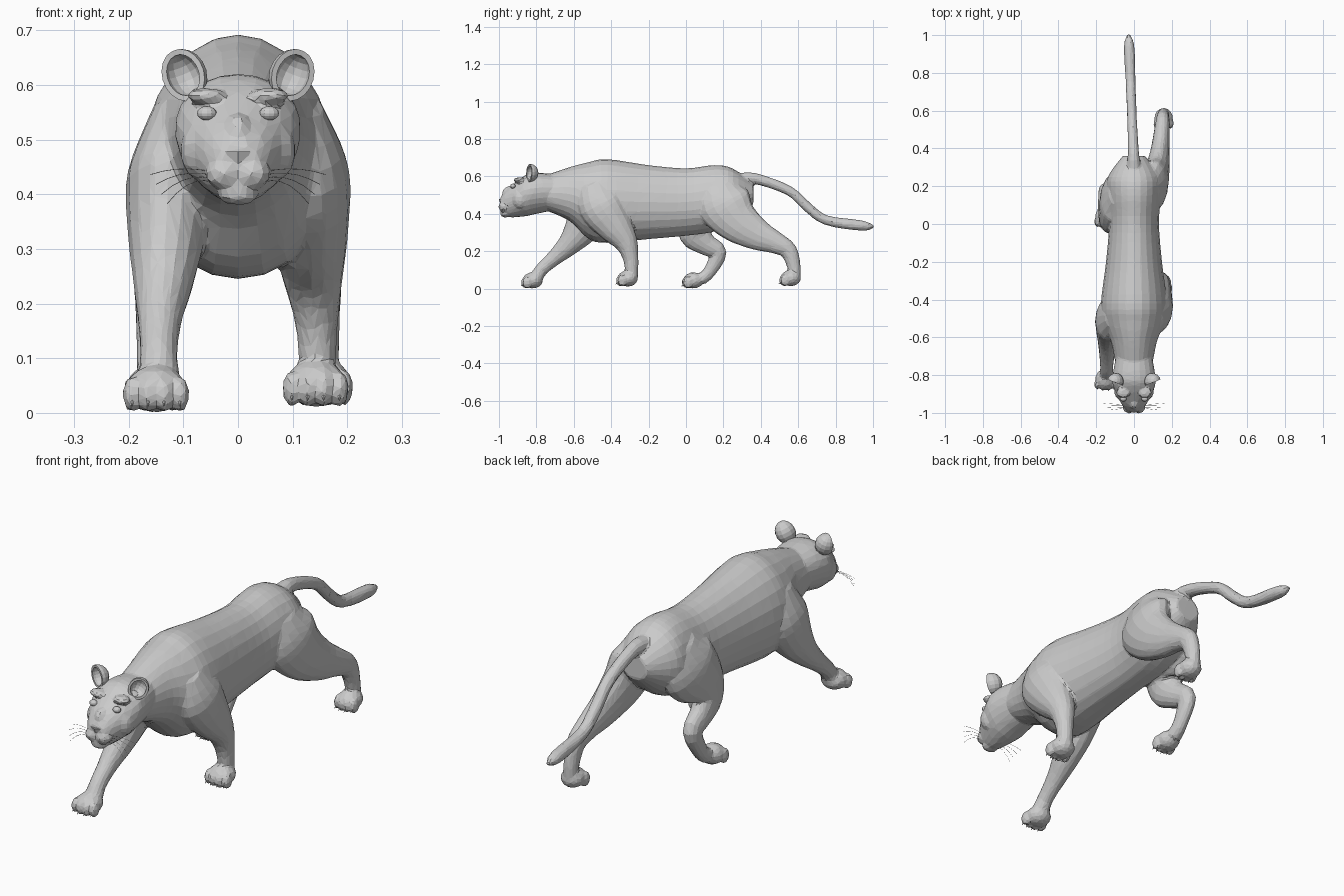
import bpy, bmesh, math
from mathutils import Vector, Matrix

if "Cube" in bpy.data.objects:
    bpy.data.objects.remove(bpy.data.objects["Cube"])


def finish(bm, name):
    bmesh.ops.recalc_face_normals(bm, faces=bm.faces)
    me = bpy.data.meshes.new(name)
    bm.to_mesh(me)
    bm.free()
    ob = bpy.data.objects.new(name, me)
    bpy.context.collection.objects.link(ob)
    return ob


def smooth_rows(rows, n=4):
    """Catmull-Rom interpolation of section rows."""
    out = []
    for i in range(len(rows) - 1):
        p = [rows[max(i - 1, 0)], rows[i], rows[i + 1], rows[min(i + 2, len(rows) - 1)]]
        for k in range(n):
            t = k / n
            out.append([0.5 * (2 * b + (c - a) * t + (2 * a - 5 * b + 4 * c - d) * t * t
                               + (3 * b - a - 3 * c + d) * t ** 3) for a, b, c, d in zip(*p)])
    return out + [list(rows[-1])]


def loft(bm, rows, sides=16, egg=0.0, upright=False):
    """Rows are x, y, z, radius in the side plane, radius across x."""
    rows = smooth_rows(rows)
    pts = [Vector(r[:3]) for r in rows]
    rings = []
    for i, r in enumerate(rows):
        t = pts[min(i + 1, len(pts) - 1)] - pts[max(i - 1, 0)]
        up = Vector((0, 0, 1)) if upright else Vector((1, 0, 0)).cross(t).normalized()
        ring = []
        for k in range(sides):
            a = 2 * math.pi * k / sides
            w = r[4] * math.cos(a) * (1 - egg * math.sin(a))
            ring.append(bm.verts.new(pts[i] + Vector((w, 0, 0)) + up * r[3] * math.sin(a)))
        rings.append(ring)
    for a, b in zip(rings, rings[1:]):
        for k in range(sides):
            j = (k + 1) % sides
            bm.faces.new((a[k], a[j], b[j], b[k]))
    bm.faces.new(rings[0])
    bm.faces.new(rings[-1])


def trunk(bm, rows, egg=0.0):
    """Rows are y, top, bottom, half width."""
    loft(bm, [(0, y, (t + b) / 2, (t - b) / 2, w) for y, t, b, w in rows], 24, egg, True)


def leg(bm, side, path, shape):
    """A y, z path combined with a shared x, depth, width shape."""
    loft(bm, [(side * x, y, z, d, w) for (y, z), (x, d, w) in zip(path, shape)])


def ball(bm, c, r, seg=14):
    m = Matrix.Translation(c) @ Matrix.Diagonal((*r, 1))
    bmesh.ops.create_uvsphere(bm, u_segments=seg, v_segments=seg // 2 + 2, radius=1, matrix=m)


bm = bmesh.new()

# Torso and neck
trunk(bm, [(-.74, .61, .415, .098), (-.62, .65, .36, .122), (-.52, .676, .265, .162),
           (-.42, .692, .245, .175), (-.2, .66, .265, .148), (0, .643, .283, .132),
           (.15, .66, .305, .142), (.25, .642, .35, .138), (.36, .56, .45, .06)], .06)

# Skull, tapering to the muzzle
trunk(bm, [(-.7, .61, .42, .095), (-.8, .62, .4, .112), (-.86, .606, .387, .11),
           (-.95, .54, .382, .068), (-.992, .49, .41, .036)], -.13)
ball(bm, (0, -.965, .4), (.038, .028, .02))
ball(bm, (0, -.943, .512), (.028, .04, .036))
for s in (-1, 1):
    ball(bm, (s * .026, -.97, .437), (.034, .033, .029))
    ball(bm, (s * .058, -.892, .58), (.036, .03, .015))
    ball(bm, (s * .068, -.885, .48), (.038, .045, .055))

# Tail
tail = [(.28, .575, .042), (.37, .588, .03), (.55, .524, .026), (.65, .436, .026),
        (.75, .366, .026), (.94, .337, .028), (1.004, .332, .008)]
loft(bm, [(-.04 * (y - .3), y, z, r, r) for y, z, r in tail], 12)

# Legs in walking stride: one shape per pair, one path per leg
fore = [(.10, .08, .055), (.125, .12, .077), (.13, .098, .072), (.136, .064, .056),
        (.143, .043, .04), (.145, .035, .034), (.145, .036, .04)]
hind = [(.08, .1, .055), (.10, .147, .077), (.12, .12, .067), (.137, .086, .052),
        (.147, .059, .043), (.152, .046, .036), (.155, .034, .03), (.156, .033, .035)]
leg(bm, 1, [(-.5, .56), (-.46, .45), (-.385, .34), (-.322, .25), (-.297, .17), (-.29, .09), (-.295, .05)], fore)
leg(bm, -1, [(-.48, .56), (-.5, .44), (-.55, .335), (-.62, .243), (-.7, .168), (-.77, .105), (-.8, .06)], fore)
leg(bm, 1, [(.17, .55), (.2, .46), (.27, .365), (.38, .29), (.48, .245), (.55, .2), (.58, .1), (.575, .045)], hind)
leg(bm, -1, [(.18, .55), (.14, .46), (.065, .365), (.05, .29), (.11, .235), (.172, .19), (.125, .09), (.08, .05)], hind)

# Paws with four toes each: x, y, z base, half width
claws = bmesh.new()
for x, y, z, w in [(.142, -.312, .01, .058), (-.15, -.82, 0, .058), (.157, .56, .012, .051), (-.157, .04, 0, .051)]:
    ball(bm, (x, y, z + .044), (w * .97, .055, .043))
    for k in (-1.5, -.5, .5, 1.5):
        tx, ty = x + k * w * .5, y - .04 + abs(k) * .008
        ball(bm, (tx, ty, z + .034), (w * .31, .027, .033), 10)
        bmesh.ops.create_cone(claws, segments=5, radius1=.006, radius2=.0005, depth=.024, cap_ends=True,
                              matrix=Matrix.Translation((tx, ty - .02, z + .02)) @ Matrix.Rotation(math.radians(130), 4, 'X'))
finish(claws, "claws")

# Fuse the shapes into one faceted skin
body = finish(bm, "body")
m = body.modifiers.new("Fuse", 'REMESH')
m.mode = 'VOXEL'
m.voxel_size = .007
m.use_smooth_shade = False
m = body.modifiers.new("Relax", 'SMOOTH')
m.factor = .5
m.iterations = 3
m = body.modifiers.new("Facet", 'DECIMATE')
m.ratio = .05

for s, side in ((1, "right"), (-1, "left")):
    # Ears: forward-opening cups, sunk into the skull
    e = bmesh.new()
    ball(e, (0, 0, 0), (.037, .042, .044))
    bmesh.ops.bisect_plane(e, geom=e.verts[:] + e.edges[:] + e.faces[:], plane_co=(0, -.004, 0),
                           plane_no=(0, -1, 0), clear_outer=True)
    rot = Matrix.Rotation(math.radians(s * 22), 4, 'Z') @ Matrix.Rotation(math.radians(s * 25), 4, 'Y')
    bmesh.ops.transform(e, matrix=Matrix.Translation((s * .099, -.835, .618)) @ rot, verts=e.verts)
    t = finish(e, side + "_ear").modifiers.new("Thickness", 'SOLIDIFY')
    t.thickness = .01
    t.offset = 0

    # Eyes
    e = bmesh.new()
    ball(e, (s * .057, -.925, .548), (.018, .015, .013), 12)
    finish(e, side + "_eye")

# Nose pad
n = bmesh.new()
bmesh.ops.create_cone(n, segments=6, radius1=.01, radius2=.027, depth=.028, cap_ends=True,
                      matrix=Matrix.Translation((0, -.985, .464)) @ Matrix.Diagonal((1, .6, 1, 1)))
finish(n, "nose")

# Whiskers
cu = bpy.data.curves.new("whiskers", 'CURVE')
cu.dimensions = '3D'
cu.bevel_depth = .0006
cu.bevel_resolution = 0
for s in (-1, 1):
    for k in range(4):
        sp = cu.splines.new('POLY')
        sp.points.add(5)
        for i, p in enumerate(sp.points):
            t = i / 5
            p.co = (s * (.045 + (.085 + .01 * k) * t), -.975 + .006 * k + (.012 * k - .02) * t * .5,
                    .422 + .006 * k + .03 * t - (.07 - .012 * k) * t * t, 1)
bpy.context.collection.objects.link(bpy.data.objects.new("whiskers", cu))
